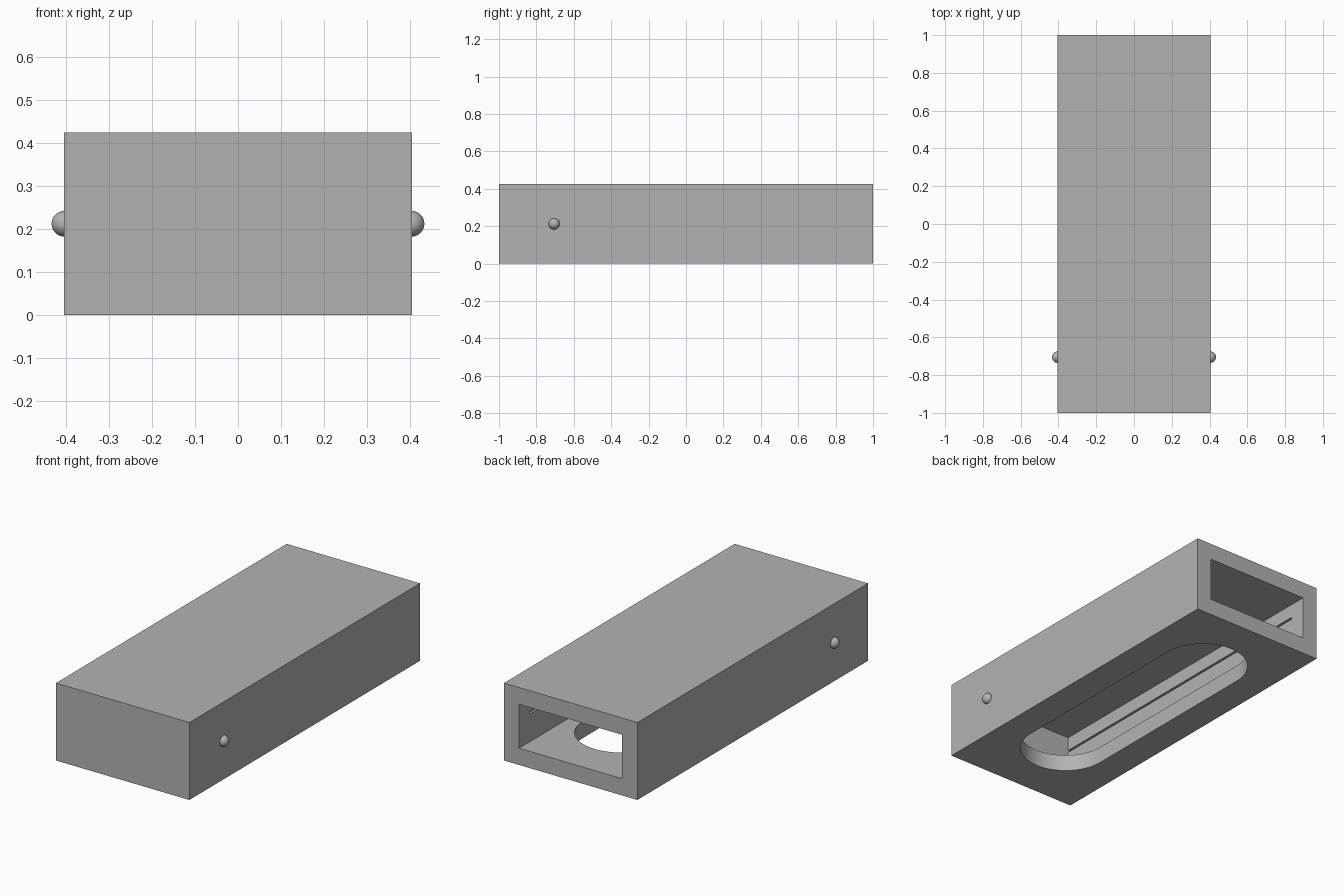
import bpy, bmesh, math
from mathutils import Matrix, Vector

cube = bpy.data.objects.get("Cube")
if cube:
    bpy.data.objects.remove(cube, do_unlink=True)

W, L, H, WALL = 0.405, 1.0, 0.425, 0.092   # half width, half length, height, wall
SLOT_R, SLOT_C = 0.235, 0.557              # slot end radius and its centre

grey = bpy.data.materials.new("plain grey")
grey.use_nodes = True
colour = (0.45, 0.45, 0.45, 1)
grey.diffuse_color = colour
grey.node_tree.nodes["Principled BSDF"].inputs["Base Color"].default_value = colour


def add_object(name, bm):
    bmesh.ops.recalc_face_normals(bm, faces=bm.faces)
    mesh = bpy.data.meshes.new(name)
    bm.to_mesh(mesh)
    bm.free()
    mesh.materials.append(grey)
    obj = bpy.data.objects.new(name, mesh)
    bpy.context.collection.objects.link(obj)
    return obj


def box(name, low, high):
    low, high = Vector(low), Vector(high)
    bm = bmesh.new()
    bmesh.ops.create_cube(bm, size=1, matrix=Matrix.Translation((low + high) / 2)
                          @ Matrix.Diagonal(high - low).to_4x4())
    return add_object(name, bm)


def slot(name, radius, centre, low, high, steps=32):
    bm = bmesh.new()
    verts = []
    for end in (1, -1):
        for i in range(steps + 1):
            a = math.pi * i / steps
            verts.append(bm.verts.new((end * radius * math.cos(a),
                                       end * (centre + radius * math.sin(a)), low)))
    face = bm.faces.new(verts)
    top = bmesh.ops.extrude_face_region(bm, geom=[face])["geom"]
    bmesh.ops.translate(bm, vec=(0, 0, high - low),
                        verts=[v for v in top if isinstance(v, bmesh.types.BMVert)])
    return add_object(name, bm)


def cut(target, cutter):
    mod = target.modifiers.new("cut", 'BOOLEAN')
    mod.operation, mod.solver, mod.object = 'DIFFERENCE', 'EXACT', cutter
    bpy.context.view_layer.objects.active = target
    bpy.ops.object.modifier_apply(modifier=mod.name)
    bpy.data.objects.remove(cutter, do_unlink=True)


# Hollow case, open at the back, with a long rounded slot in the floor
case = box("case", (-W, -L, 0), (W, L, H))
cut(case, box("cavity", (WALL - W, WALL - L, WALL), (W - WALL, L + WALL, H - WALL)))
cut(case, slot("floor_slot", SLOT_R, SLOT_C, -WALL, WALL * 1.5))

# Narrow guide groove along both inner side walls
g = W - WALL + 0.012
cut(case, box("guide_groove", (-g, WALL - L, 0.245), (g, L - WALL, 0.257)))

# Round pivot pins on the sides
for side, name in ((1, "left_pin"), (-1, "right_pin")):
    bm = bmesh.new()
    bmesh.ops.create_uvsphere(bm, u_segments=32, v_segments=16, radius=0.03)
    bmesh.ops.translate(bm, verts=bm.verts, vec=(side * (W - 0.001), -0.705, H / 2))
    pin = add_object(name, bm)
    pin.data.shade_smooth()

# Smooth the slot ends while keeping the case edges sharp
bpy.ops.object.select_all(action='DESELECT')
case.select_set(True)
bpy.context.view_layer.objects.active = case
bpy.ops.object.shade_smooth_by_angle(angle=math.radians(30))
